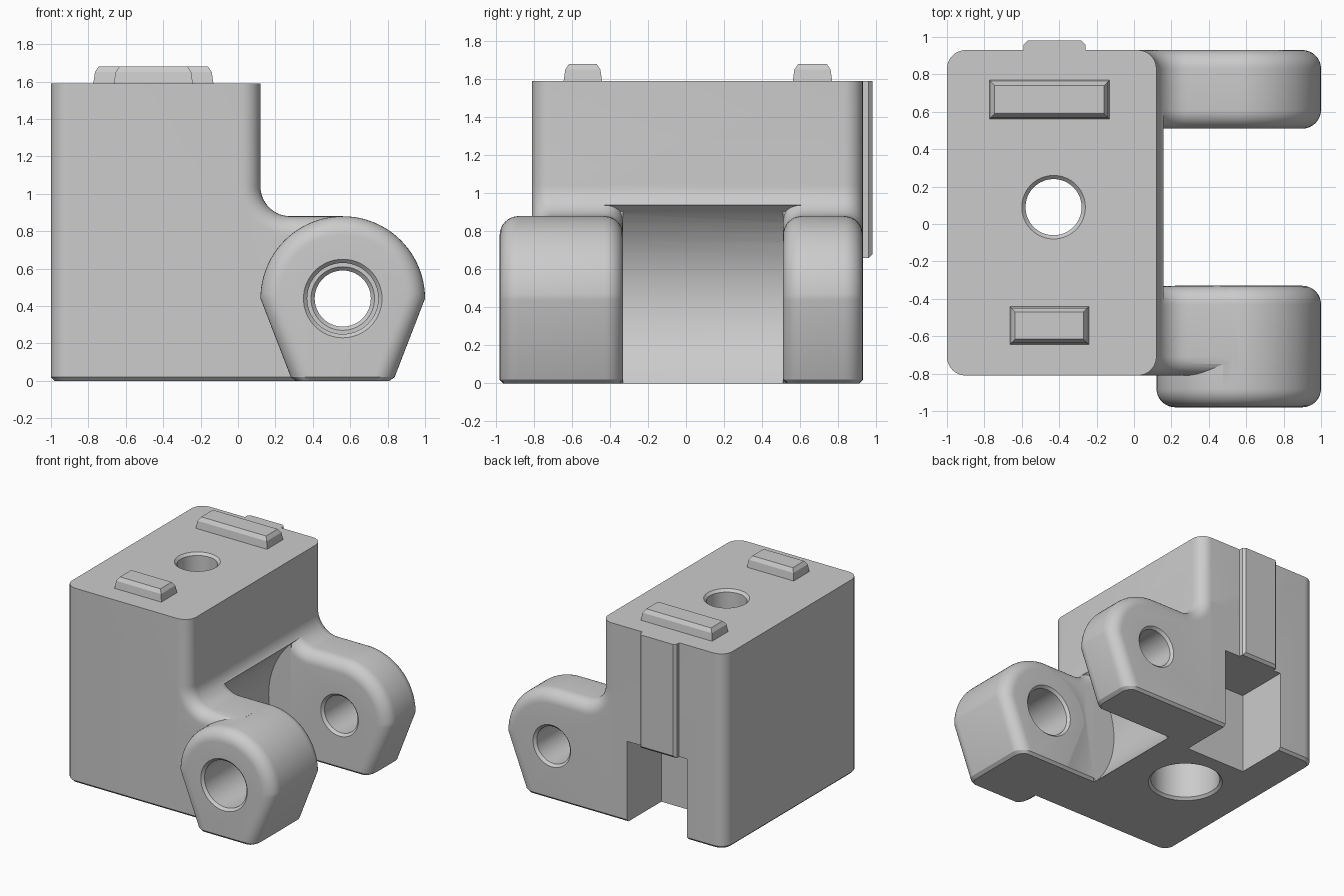
import bpy, math
from math import sin, cos, pi, sqrt

if "Cube" in bpy.data.objects:
    bpy.data.objects.remove(bpy.data.objects["Cube"])

grey = bpy.data.materials.new("plain grey")
grey.diffuse_color = (0.6, 0.6, 0.6, 1)
grey.use_nodes = True
grey.node_tree.nodes["Principled BSDF"].inputs["Base Color"].default_value = grey.diffuse_color


def mesh_object(name, verts, faces):
    me = bpy.data.meshes.new(name)
    me.from_pydata(verts, [], faces)
    me.materials.append(grey)
    ob = bpy.data.objects.new(name, me)
    bpy.context.collection.objects.link(ob)
    # consistent outward normals
    bpy.ops.object.select_all(action='DESELECT')
    ob.select_set(True)
    bpy.context.view_layer.objects.active = ob
    bpy.ops.object.mode_set(mode='EDIT')
    bpy.ops.mesh.select_all(action='SELECT')
    bpy.ops.mesh.normals_make_consistent(inside=False)
    bpy.ops.object.mode_set(mode='OBJECT')
    return ob


def loft(name, rings, foot=False):
    """Skin equal rings. With foot, point 0, 1 form a bevelled sole on the end caps."""
    n = len(rings[0])
    faces = [(i * n + j, i * n + (j + 1) % n, (i + 1) * n + (j + 1) % n, (i + 1) * n + j)
             for i in range(len(rings) - 1) for j in range(n)]
    for base in (0, (len(rings) - 1) * n):
        if foot:
            faces.append([base + j for j in range(2, n)])
            faces.append([base, base + 1, base + 2, base + n - 1])
        else:
            faces.append([base + j for j in range(n)])
    return mesh_object(name, [p for r in rings for p in r], faces)


def arc(cx, cz, r, a0, a1, n):
    return [(cx + r * cos(a0 + (a1 - a0) * i / n), cz + r * sin(a0 + (a1 - a0) * i / n))
            for i in range(n + 1)]


def boolean(target, tool, op):
    m = target.modifiers.new("cut", 'BOOLEAN')
    m.object, m.operation, m.solver = tool, op, 'EXACT'
    bpy.context.view_layer.objects.active = target
    bpy.ops.object.modifier_apply(modifier=m.name)
    bpy.data.objects.remove(tool, do_unlink=True)


def lathe(name, steps, axis, centre):
    """Round solid from (position, radius) steps along y or z."""
    rings = []
    for t, r in steps:
        pts = arc(centre[0], centre[1], r, 0, 2 * pi, 64)[:-1]
        rings.append([(a, t, b) if axis == 'y' else (a, b, t) for a, b in pts])
    return loft(name, rings)


def box(name, x0, x1, y0, y1, z0, z1):
    return loft(name, [[(x0, y0, z), (x1, y0, z), (x1, y1, z), (x0, y1, z)] for z in (z0, z1)])


PX, PZ, R, RND, CH = 0.56, 0.44, 0.44, 0.1, 0.02    # pivot, lug radius, rounding, chamfer


def right_side(d):
    e = 1.07 * d
    k = 0.17 * CH / 0.44
    return [(0.83 - e - CH, 0), (0.83 - e + k, CH)] + arc(PX, PZ, R - d, 0, pi / 2, 24)


def arm_profile(d):
    """Lug with a straight top and a fillet up to the block."""
    return ([(-0.1, 0)] + right_side(d) + arc(0.28, 1.04, 0.16 + d, 1.5 * pi, pi, 14)
            + [(-0.1, 1.04), (-0.1, CH)])


def neck_profile(d):
    """Arm that stops inside the front lug."""
    return ([(-0.1, 0), (0.55, 0), (0.55, CH), (0.55, 0.88 - d)]
            + arc(0.28, 1.04, 0.16 + d, 1.5 * pi, pi, 14) + [(-0.1, 1.04), (-0.1, CH)])


def lug_profile(d):
    """Round head tapering to a flat foot on both sides."""
    right = right_side(d)
    return ([(2 * PX - right[0][0], 0)] + right
            + [(2 * PX - x, z) for x, z in reversed(right[1:-1])])


def rounded_slab(name, profile, y0, y1):
    steps = 8
    ends = [(RND * (1 - cos(a)), RND * (1 - sin(a))) for a in [i * pi / 2 / steps for i in range(steps + 1)]]
    path = [(y0 + y, d) for y, d in ends] + [(y1 - y, d) for y, d in reversed(ends)]
    rings = []
    for y, d in path:
        rings.append([(x, min(max(y, y0 + CH), y1 - CH) if z == 0 else y, z) for x, z in profile(d)])
    return loft(name, rings, foot=True)


# main block with rounded corners and chamfered sole
def plan(d, z):
    x0, x1, y0, y1 = -1 + RND, 0.12 - RND, -0.81 + RND, 0.93 - RND
    pts = []
    for cx, cy, a in ((x1, y1, 0), (x0, y1, pi / 2), (x0, y0, pi), (x1, y0, 1.5 * pi)):
        pts += arc(cx, cy, RND - d, a, a + pi / 2, 8)
    return [(x, y, z) for x, y in pts]


block = loft("block", [plan(CH, 0), plan(0, CH), plan(0, 1.59)])

# cylindrical clearance between the lugs
boolean(block, lathe("clearance", [(-0.33, 0.64), (0.51, 0.64)], 'y', (PX, PZ)), 'DIFFERENCE')

# fillet lip above the clearance
lip_profile = [(0.0, 0.84), (0.28, 0.84)] + arc(0.28, 1.04, 0.16, 1.5 * pi, pi, 14) + [(0.0, 1.04)]
lip = loft("lip", [[(x, y, z) for x, z in lip_profile] for y in (-0.45, 0.63)])
boolean(lip, lathe("lip_clearance", [(-0.6, 0.64), (0.8, 0.64)], 'y', (PX, PZ)), 'DIFFERENCE')
boolean(block, lip, 'UNION')

# hinge arms and front lug
boolean(block, rounded_slab("back_arm", arm_profile, 0.51, 0.93), 'UNION')
boolean(block, rounded_slab("front_neck", neck_profile, -0.81, -0.332), 'UNION')
boolean(block, rounded_slab("front_lug", lug_profile, -0.98, -0.33), 'UNION')

# pivot holes with chamfered mouths
for y0, y1, r in ((-0.98, -0.33, 0.19), (0.51, 0.93, 0.15)):
    steps = [(y0 - 0.02, r + 0.04), (y0 + CH, r), (y1 - CH, r), (y1 + 0.02, r + 0.04)]
    boolean(block, lathe("pivot_hole", steps, 'y', (PX, PZ)), 'DIFFERENCE')

# vertical bolt hole with wide counterbore from below
steps = [(-0.02, 0.30), (0.02, 0.26), (1.0, 0.26), (1.0001, 0.15), (1.57, 0.15), (1.61, 0.19)]
boolean(block, lathe("bolt_hole", steps, 'z', (-0.43, 0.09)), 'DIFFERENCE')

# square notch low in the back
boolean(block, box("notch", -0.66, -0.12, 0.49, 1.1, -0.1, 0.66), 'DIFFERENCE')
block.name = "hinge_block"
bpy.ops.object.select_all(action='DESELECT')
block.select_set(True)
bpy.context.view_layer.objects.active = block
bpy.ops.object.shade_smooth_by_angle(angle=math.radians(25))


# locating keys on the top
def key(name, x0, x1, y0, y1):
    rings = []
    for d, z in ((0, 1.58), (0.01, 1.65), (0.03, 1.68)):
        rings.append([(x0 + d, y0 + d, z), (x1 - d, y0 + d, z), (x1 - d, y1 - d, z), (x0 + d, y1 - d, z)])
    loft(name, rings)


key("back_key", -0.775, -0.13, 0.56, 0.77)
key("front_key", -0.665, -0.24, -0.645, -0.44)

# guide rail on the back
rail = []
for d, y in ((0, 0.92), (0, 0.96), (0.02, 0.98)):
    rail.append([(-0.59 + d, y, 0.66 + d), (-0.26 - d, y, 0.66 + d), (-0.26 - d, y, 1.59), (-0.59 + d, y, 1.59)])
loft("guide_rail", rail)
